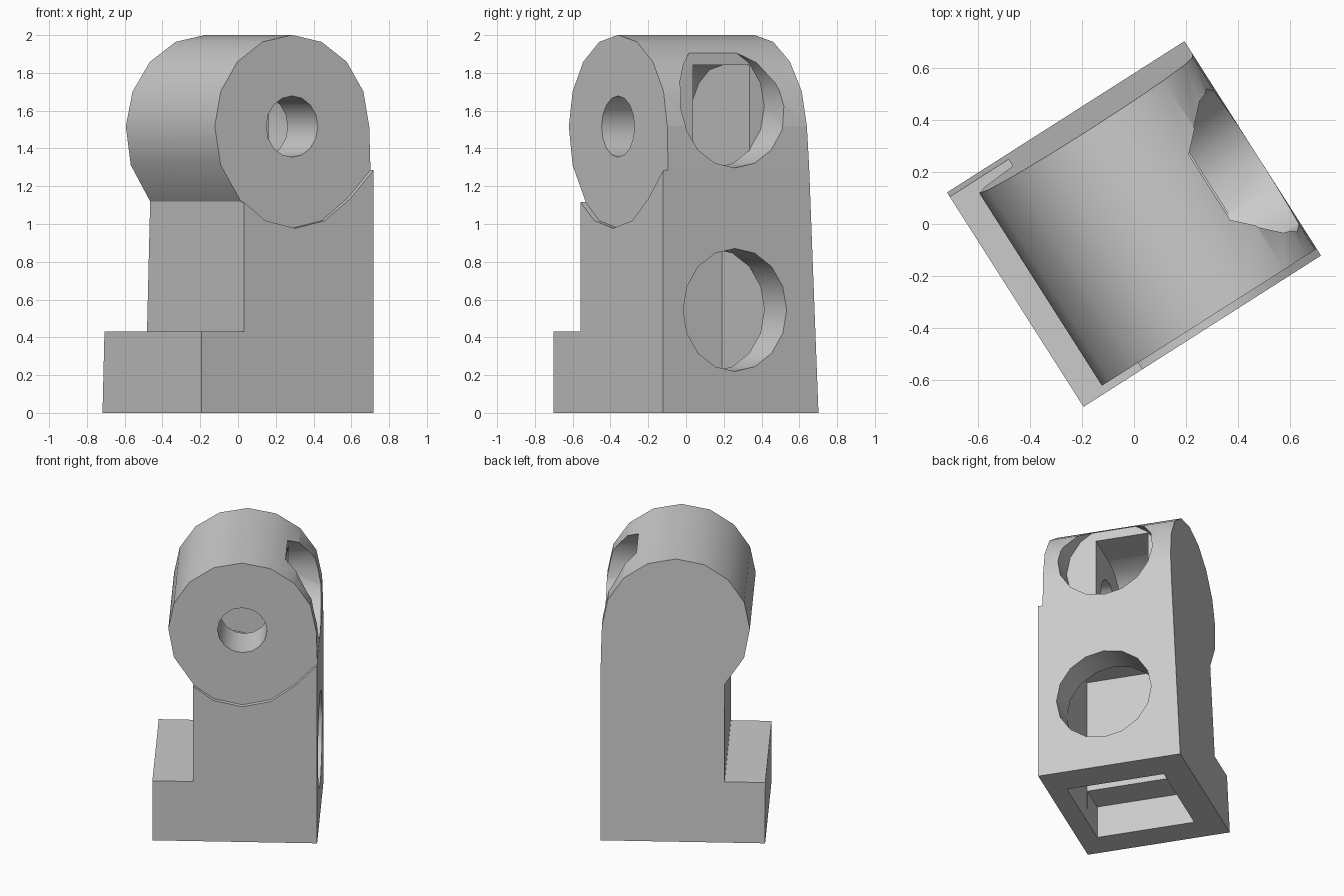
import bpy
import bmesh
from math import sin, cos, radians
from mathutils import Matrix

if "Cube" in bpy.data.objects:
    bpy.data.objects.remove(bpy.data.objects["Cube"])

TURN = Matrix.Rotation(radians(32.5), 4, "Z")
CU, CZ, R = 0.048, 1.516, 0.485      # pivot boss centre and radius


def arc(cx, cz, r, start, end, low=1.0):
    """Points every 22.5 degrees; the lower half is stretched by low."""
    pts = []
    for i in range(round((end - start) / 22.5) + 1):
        a = radians(start + i * 22.5)
        pts.append((cx + r * cos(a), cz + r * sin(a) * (low if sin(a) < 0 else 1)))
    return pts


def prism(name, pts, lo, hi, along="y", taper=0.0):
    """Extrude a profile along y (x,z points) or along x (y,z points)."""
    bm = bmesh.new()
    rings = []
    for d in (lo, hi):
        ring = []
        for p, z in pts:
            e = d - taper * z if d == hi else d
            ring.append(bm.verts.new((p, e, z) if along == "y" else (e, p, z)))
        rings.append(ring)
    a, b = rings
    bm.faces.new(a)
    bm.faces.new(b)
    for i in range(len(pts)):
        j = (i + 1) % len(pts)
        bm.faces.new((a[i], a[j], b[j], b[i]))
    bmesh.ops.recalc_face_normals(bm, faces=bm.faces[:])
    mesh = bpy.data.meshes.new(name)
    bm.to_mesh(mesh)
    bm.free()
    obj = bpy.data.objects.new(name, mesh)
    bpy.context.collection.objects.link(obj)
    return obj


def rect(p0, z0, p1, z1):
    return [(p0, z0), (p1, z0), (p1, z1), (p0, z1)]


# Body: foot, column and round boss in one profile, with a sloping back
profile = [(-0.54, 0), (0.54, 0), (0.54, 1.3)]
profile += arc(CU, CZ, R, 0, 202.5, 1.1)
profile += [(-0.273, 1.12), (-0.273, 0.43), (-0.54, 0.43)]
body = prism("bracket_body", profile, -0.4875, 0.4875, taper=0.045)

# Cutters: front recess around the boss, bore, side holes and inner hollows
recess = arc(CU, CZ, R * 1.01, 180, 315, 1.1)
recess += [(0.545, 1.29), (0.7, 1.3), (0.7, 2.2), (-0.6, 2.2), (-0.6, CZ)]
slot = arc(CU, CZ, 0.325, 90, 270) + [(0.326, 1.191), (0.326, 1.841)]
cutters = [
    prism("recess_cutter", recess, -0.7, -0.457),
    prism("foot_hollow_cutter", rect(-0.342, -0.1, 0.319, 0.23), -0.36, 0.305),
    prism("column_hollow_cutter", rect(-0.125, 0.1, 0.3195, 1.05), -0.3605, 0.3045),
    prism("boss_hollow_cutter", slot, -0.16, 0.196),
    prism("bore_cutter", arc(CU, CZ, 0.162, 0, 337.5), -0.7, -0.1),
]
for label, z, depth in (("lower", 0.545, 0.3), ("upper", 1.622, 0.32)):
    ring = arc(-0.037, z, 0.325, 0, 337.5)
    cutters.append(prism(label + "_side_hole_cutter", ring, depth, 0.8, "x"))

bpy.ops.object.select_all(action="DESELECT")
body.select_set(True)
bpy.context.view_layer.objects.active = body
for cutter in cutters:
    cutter.hide_render = True
    mod = body.modifiers.new(cutter.name, "BOOLEAN")
    mod.operation = "DIFFERENCE"
    mod.solver = "EXACT"
    mod.object = cutter
    bpy.ops.object.modifier_apply(modifier=mod.name)
    bpy.data.objects.remove(cutter)

# Smooth curved walls, flat side faces
bpy.ops.object.shade_smooth_by_angle(angle=radians(30))
for face in body.data.polygons:
    if max(abs(c) for c in face.normal) > 0.998:
        face.use_smooth = False

# Plain grey material
grey = bpy.data.materials.new("plain_grey")
grey.use_nodes = True
color = (0.6, 0.6, 0.6, 1)
grey.diffuse_color = color
grey.node_tree.nodes["Principled BSDF"].inputs["Base Color"].default_value = color
body.data.materials.clear()
body.data.materials.append(grey)

# Turn the whole part about the vertical axis
body.data.transform(TURN)
body.data.update()
